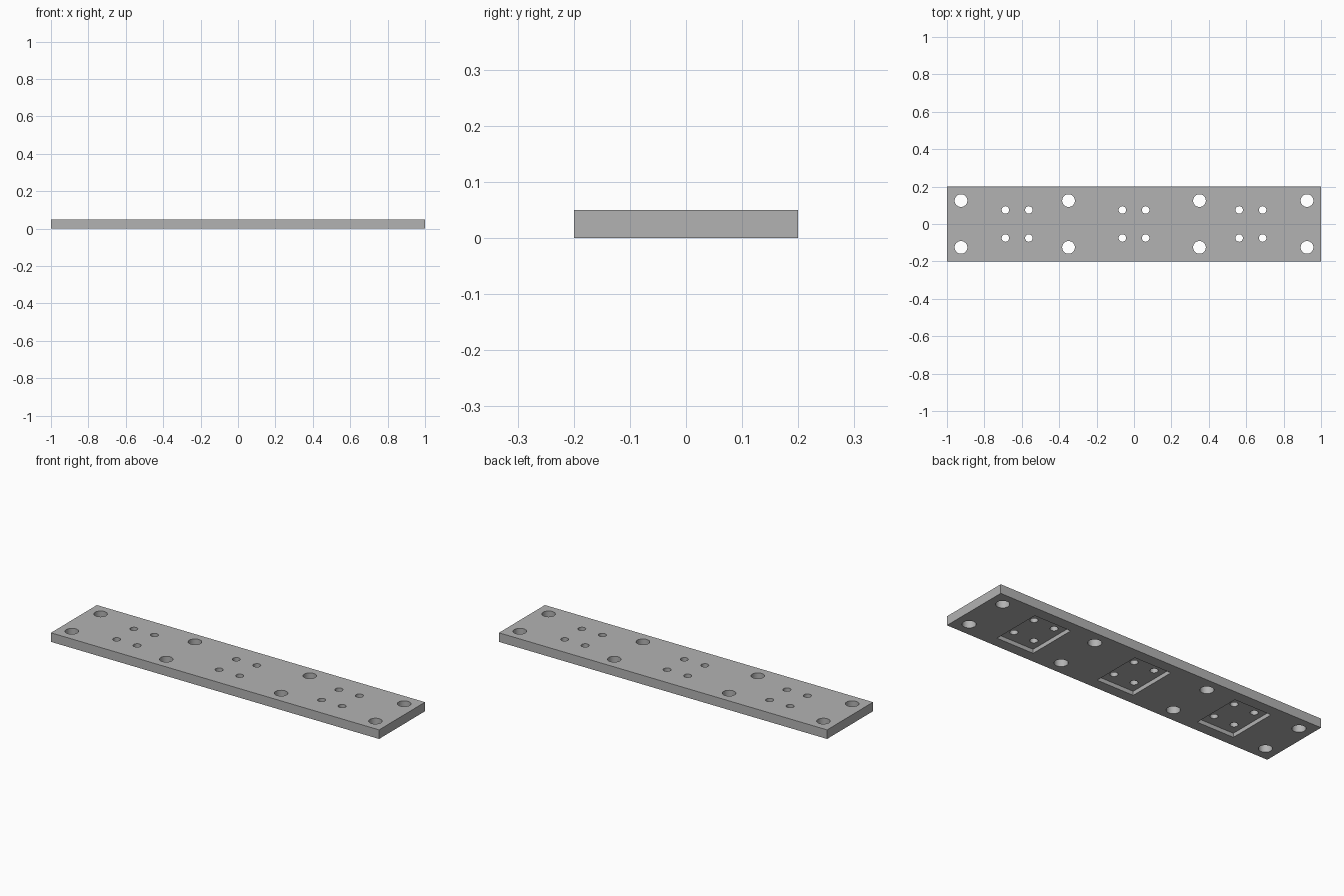
import bpy
import bmesh
import math
from mathutils import Matrix, Vector

old = bpy.data.objects.get("Cube")
if old:
    bpy.data.objects.remove(old, do_unlink=True)

LENGTH, WIDTH, THICK = 2.0, 0.4, 0.05
POCKET_X, POCKET_Y, POCKET_DEPTH = 0.225, 0.28, 0.022
POCKET_CENTRES = (-0.625, 0.0, 0.625)

steel = bpy.data.materials.new("grey steel")
steel.use_nodes = True
colour = (0.45, 0.45, 0.45, 1.0)
steel.diffuse_color = colour
steel.node_tree.nodes["Principled BSDF"].inputs["Base Color"].default_value = colour


def make_object(name, bm):
    mesh = bpy.data.meshes.new(name)
    bm.to_mesh(mesh)
    bm.free()
    obj = bpy.data.objects.new(name, mesh)
    bpy.context.collection.objects.link(obj)
    mesh.materials.append(steel)
    return obj


def add_box(bm, centre, size):
    matrix = Matrix.Translation(centre) @ Matrix.Diagonal((*size, 1.0))
    bmesh.ops.create_cube(bm, size=1.0, matrix=matrix)


def add_hole(bm, x, y, radius):
    bmesh.ops.create_cone(bm, cap_ends=True, segments=32, radius1=radius,
                          radius2=radius, depth=THICK * 3,
                          matrix=Matrix.Translation((x, y, THICK / 2)))


def cut(target, name, bm):
    cutter = make_object(name, bm)
    cutter.hide_render = True
    mod = target.modifiers.new(name, 'BOOLEAN')
    mod.operation = 'DIFFERENCE'
    mod.solver = 'EXACT'
    mod.object = cutter
    bpy.context.view_layer.objects.active = target
    bpy.ops.object.modifier_apply(modifier=mod.name)
    bpy.data.objects.remove(cutter, do_unlink=True)


# Flat mounting plate
bm = bmesh.new()
add_box(bm, (0, 0, THICK / 2), (LENGTH, WIDTH, THICK))
plate = make_object("mounting_plate", bm)

# Three rectangular pockets in the underside
bm = bmesh.new()
for cx in POCKET_CENTRES:
    add_box(bm, (cx, 0, 0), (POCKET_X, POCKET_Y, POCKET_DEPTH * 2))
cut(plate, "pocket_cutter", bm)

# Through holes: large ones along the edges, four small ones per pocket
bm = bmesh.new()
for side in (-1, 1):
    for x in (-0.925, -0.35, 0.35, 0.925):
        add_hole(bm, x, side * 0.125, 0.034)
    for cx in POCKET_CENTRES:
        for dx in (-0.0625, 0.0625):
            add_hole(bm, cx + dx, side * 0.075, 0.02)
cut(plate, "hole_cutter", bm)

# Smooth hole walls, crisp edges
bpy.ops.object.select_all(action='DESELECT')
plate.select_set(True)
bpy.context.view_layer.objects.active = plate
bpy.ops.object.shade_smooth_by_angle(angle=math.radians(30))
